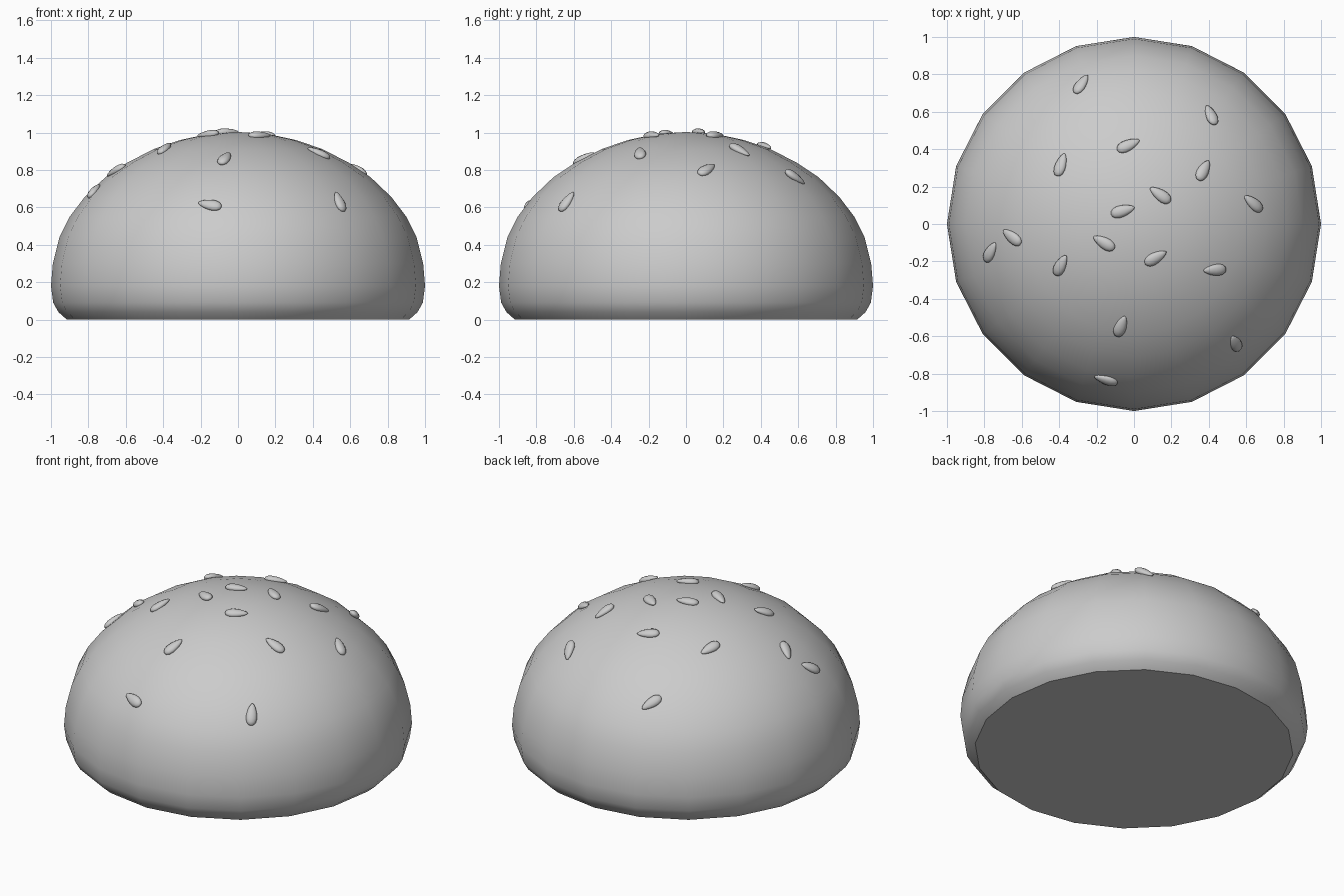
import bpy, bmesh, math
from mathutils import Vector, Matrix
from mathutils.bvhtree import BVHTree

if "Cube" in bpy.data.objects:
    bpy.data.objects.remove(bpy.data.objects["Cube"])


def make_object(name, bm, angle=None):
    mesh = bpy.data.meshes.new(name)
    bm.to_mesh(mesh)
    obj = bpy.data.objects.new(name, mesh)
    bpy.context.collection.objects.link(obj)
    bpy.ops.object.select_all(action='DESELECT')
    bpy.context.view_layer.objects.active = obj
    obj.select_set(True)
    bpy.ops.object.shade_smooth_by_angle(angle=math.radians(angle))
    return obj


# Bun: 20-sided revolved dome with a rounded lower rim
SIDES = 20
profile = [(0.915, 0.003), (0.96, 0.04), (0.988, 0.09), (1.0, 0.18), (0.99, 0.30),
           (0.955, 0.44), (0.90, 0.55), (0.82, 0.655), (0.71, 0.76), (0.59, 0.84),
           (0.45, 0.912), (0.31, 0.96), (0.155, 0.993)]
bm = bmesh.new()
rings = [[bm.verts.new((r * math.cos(2 * math.pi * i / SIDES),
                        r * math.sin(2 * math.pi * i / SIDES), z))
          for i in range(SIDES)] for r, z in profile]
for low, high in zip(rings, rings[1:]):
    for i in range(SIDES):
        j = (i + 1) % SIDES
        bm.faces.new((low[i], low[j], high[j], high[i]))
bm.faces.new(rings[0][::-1])
tip = bm.verts.new((0, 0, 1.003))
for i in range(SIDES):
    bm.faces.new((rings[-1][i], rings[-1][(i + 1) % SIDES], tip))
bmesh.ops.translate(bm, verts=rings[0], vec=(0, 0, -0.003))
bm.normal_update()
tree = BVHTree.FromBMesh(bm)
make_object("bun", bm, 40)
bm.free()

# Sesame seeds: x, y and heading (degrees) of the narrow end in the top view
seeds = [(-.28, .745, 57), (.41, .58, 113), (-.03, .42, 25), (-.39, .315, 72),
         (.37, .285, 62), (.14, .155, 145), (-.06, .07, 17), (.635, .11, 140),
         (-.65, -.07, 142), (-.765, -.15, 62), (-.16, -.10, 150), (-.39, -.22, 62),
         (.115, -.18, 30), (.43, -.245, 183), (-.07, -.545, 68), (.54, -.635, 118),
         (-.15, -.83, 163)]
for n, (x, y, heading) in enumerate(seeds):
    hit, normal, _, _ = tree.ray_cast(Vector((x, y, 3)), Vector((0, 0, -1)))
    a = math.radians(heading)
    d = Vector((math.cos(a), math.sin(a), 0))
    d.z = -(normal.x * d.x + normal.y * d.y) / normal.z
    d.normalize()
    side = normal.cross(d)
    bm = bmesh.new()
    bmesh.ops.create_uvsphere(bm, u_segments=12, v_segments=8, radius=1)
    for v in bm.verts:
        taper = 1 - 0.32 * v.co.z
        v.co = Vector((v.co.z * 0.066, v.co.x * 0.031 * taper, v.co.y * 0.020 * taper))
    frame = Matrix((d, side, normal)).transposed().to_4x4()
    bm.transform(Matrix.Translation(hit + normal * 0.005) @ frame)
    make_object(f"seed_{n + 1}", bm, 60)
    bm.free()
